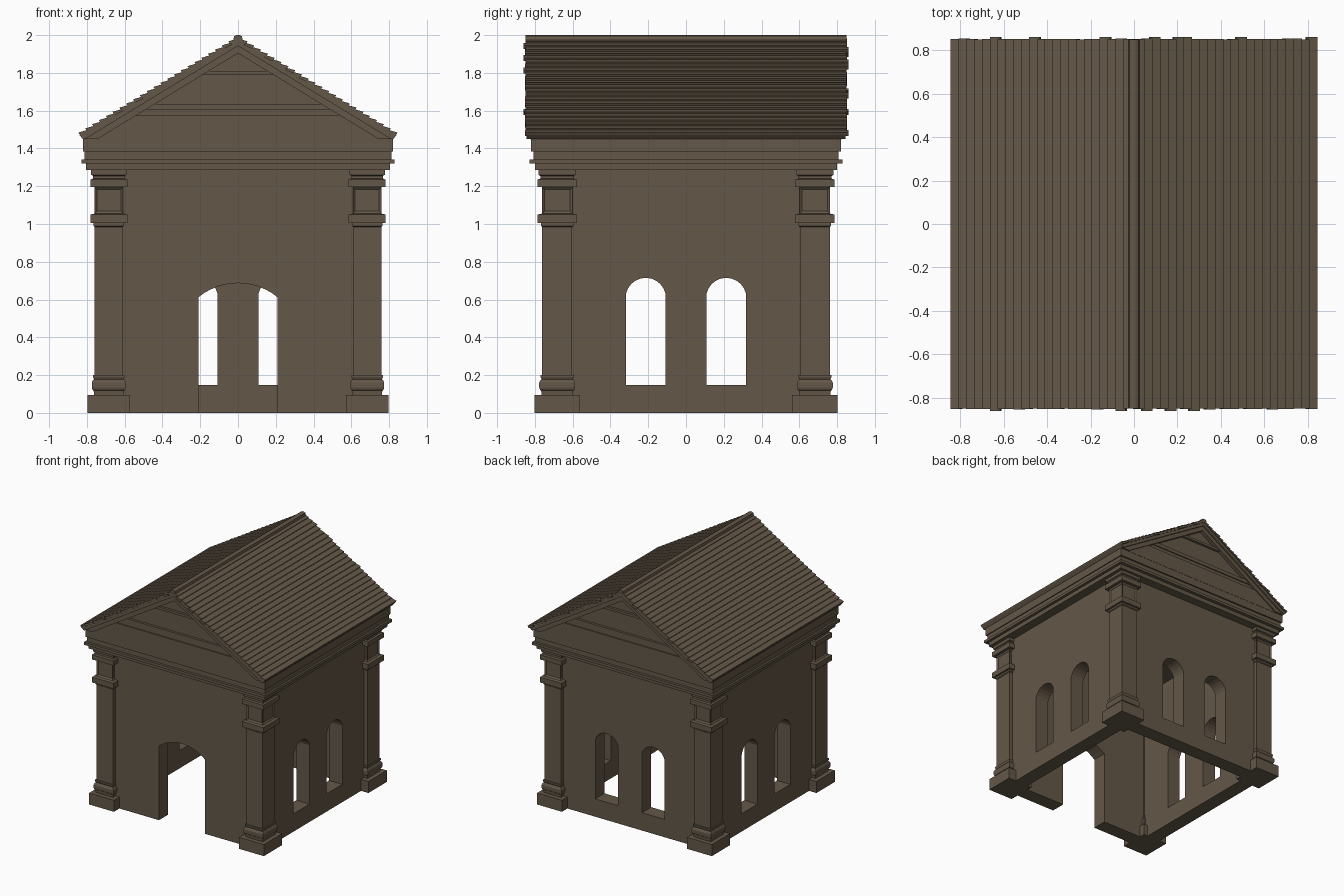
import bpy, bmesh, math, random
from mathutils import Vector

if "Cube" in bpy.data.objects:
    bpy.data.objects.remove(bpy.data.objects["Cube"])

random.seed(4)
stone = bpy.data.materials.new("brown stone")
stone.diffuse_color = (0.127, 0.096, 0.064, 1)
stone.use_nodes = True
stone.node_tree.nodes["Principled BSDF"].inputs["Base Color"].default_value = stone.diffuse_color


def prism(bm, pts, a, b, axis="y"):
    """Extrude a 2D outline (horizontal, z) from a to b along x or y."""
    def co(p, t):
        return (p[0], t, p[1]) if axis == "y" else (t, p[0], p[1])
    lo = [bm.verts.new(co(p, a)) for p in pts]
    hi = [bm.verts.new(co(p, b)) for p in pts]
    n = len(pts)
    bm.faces.new(lo)
    bm.faces.new(hi[::-1])
    for i in range(n):
        j = (i + 1) % n
        bm.faces.new((lo[j], lo[i], hi[i], hi[j]))


def box(bm, x0, x1, y0, y1, z0, z1):
    prism(bm, [(x0, z0), (x1, z0), (x1, z1), (x0, z1)], y0, y1)


def finish(name, bm):
    bmesh.ops.recalc_face_normals(bm, faces=bm.faces[:])
    me = bpy.data.meshes.new(name)
    bm.to_mesh(me)
    bm.free()
    me.materials.append(stone)
    ob = bpy.data.objects.new(name, me)
    bpy.context.collection.objects.link(ob)
    return ob


def arch(cx, half, z0, spring, top, n=10):
    """Outline of an opening with a segmental arched head."""
    rise = top - spring
    r = (half * half + rise * rise) / (2 * rise)
    a = math.asin(min(1, half / r))
    pts = [(cx - half, z0), (cx + half, z0)]
    for i in range(n + 1):
        t = a - 2 * a * i / n
        pts.append((cx + r * math.sin(t), top - r + r * math.cos(t)))
    return pts


# Walls: hollow box with a door and paired arched windows cut through
bm = bmesh.new()
box(bm, -.73, .73, -.73, .73, 0, 1.285)
walls = finish("walls", bm)
cutters = []


def cutter(pts, a, b, axis="y"):
    c = bmesh.new()
    prism(c, pts, a, b, axis)
    ob = finish("cutter", c)
    ob.hide_render = True
    cutters.append(ob)
    m = walls.modifiers.new("cut", "BOOLEAN")
    m.operation, m.object, m.solver = "DIFFERENCE", ob, "EXACT"


cutter([(-.61, -.1), (.61, -.1), (.61, 1.4), (-.61, 1.4)], -.61, .61)
cutter(arch(0, .21, -.1, .612, .687, 12), -1, 0)
for s in (-1, 1):
    win = arch(s * .213, .104, .147, .633, .715)
    cutter(win, 0, 1)
    cutter(win, -1, 1, "x")
dg = bpy.context.evaluated_depsgraph_get()
cut_mesh = bpy.data.meshes.new_from_object(walls.evaluated_get(dg))
walls.modifiers.clear()
walls.data = cut_mesh
for c in cutters:
    bpy.data.objects.remove(c)

# Corner columns: square rings lofted up a moulding profile
PROFILE = [(0, .113), (.095, .113), (.095, .078), (.118, .080), (.122, .086), (.135, .09),
           (.16, .09), (.172, .085), (.178, .078), (.19, .083), (.2, .083), (.2, .075),
           (.985, .075), (.99, .081), (1.005, .081), (1.005, .098), (1.05, .098),
           (1.055, .076), (1.195, .076), (1.195, .098), (1.235, .098), (1.24, .084),
           (1.255, .084), (1.26, .093), (1.288, .093)]
for sx, nx in ((-1, "left"), (1, "right")):
    for sy, ny in ((-1, "front"), (1, "back")):
        bm = bmesh.new()
        rings = []
        for z, h in PROFILE:
            rings.append([bm.verts.new((sx * .684 + a * h, sy * .682 + b * h * 1.06, z))
                          for a, b in ((-1, -1), (1, -1), (1, 1), (-1, 1))])
        bm.faces.new(rings[0][::-1])
        bm.faces.new(rings[-1])
        for lo, hi in zip(rings, rings[1:]):
            for i in range(4):
                j = (i + 1) % 4
                bm.faces.new((lo[i], lo[j], hi[j], hi[i]))
        bmesh.ops.recalc_face_normals(bm, faces=bm.faces[:])
        # sunk panel on each face of the neck block
        neck = [f for f in bm.faces if abs(f.calc_center_median().z - 1.125) < .02]
        bmesh.ops.inset_individual(bm, faces=neck, thickness=.018, depth=-.01)
        finish(f"{ny}_{nx}_column", bm)

# Entablature: stacked courses stepping outward
bm = bmesh.new()
for z0, z1, hx, hy in ((1.285, 1.32, .805, .80), (1.32, 1.342, .828, .828),
                       (1.342, 1.385, .812, .808), (1.385, 1.45, .82, .82)):
    box(bm, -hx, hx, -hy, hy, z0, z1)
finish("entablature", bm)

# Pediment: body, lower band and ledges, all ending at the raking line
SLOPE = .608


def rake_x(z, apex):
    return (apex - z) / SLOPE


bm = bmesh.new()
prism(bm, [(-.80, 1.45), (.80, 1.45), (0, 1.94)], -.80, .80)
for s in (-1, 1):
    for z0, z1, d in ((1.447, 1.575, .822), (1.575, 1.605, .812),
                      (1.605, 1.635, .82), (1.79, 1.81, .82)):
        w0, w1 = rake_x(z0, 1.915), rake_x(z1, 1.915)
        prism(bm, [(-w0, z0), (w0, z0), (w1, z1), (-w1, z1)], s * .79, s * d)
finish("pediment", bm)

# Roof slopes with a stepped raking cornice at the gable edges
bm = bmesh.new()
for s in (-1, 1):
    prism(bm, [(0, 1.98), (s * .84, 1.47), (s * .82, 1.449), (s * .81, 1.449), (0, 1.943)],
          -.845, .845)
    prism(bm, [(0, 1.945), (s * .815, 1.449), (s * .745, 1.449), (0, 1.904)], -.832, .832)
finish("roof_slopes", bm)

# Roof tiles: overlapping courses, a few slipped past the gable
bm = bmesh.new()
ang = math.atan(SLOPE)
down, out = Vector((math.cos(ang), -math.sin(ang))), Vector((math.sin(ang), math.cos(ang)))
ridge = Vector((0, 1.978))
N = 23
step = .972 / N
for s in (-1, 1):
    for i in range(N):
        u0, u1 = i * step, (i + 1) * step + .006
        quad = [ridge + down * u + out * n
                for u, n in ((u0, -.008), (u1, -.004), (u1, .017), (u0, .004))]
        y0 = -.85 - (.01 if random.random() < .15 else random.random() * .003)
        y1 = .85 + (.01 if random.random() < .15 else random.random() * .003)
        prism(bm, [(s * p.x, p.y) for p in quad], y0, y1)
finish("roof_tiles", bm)

# Ridge cap
bm = bmesh.new()
prism(bm, [(-.025, 1.975), (.025, 1.975), (.02, 1.994), (.008, 2.0), (-.008, 2.0), (-.02, 1.994)],
      -.85, .85)
finish("ridge_cap", bm)
